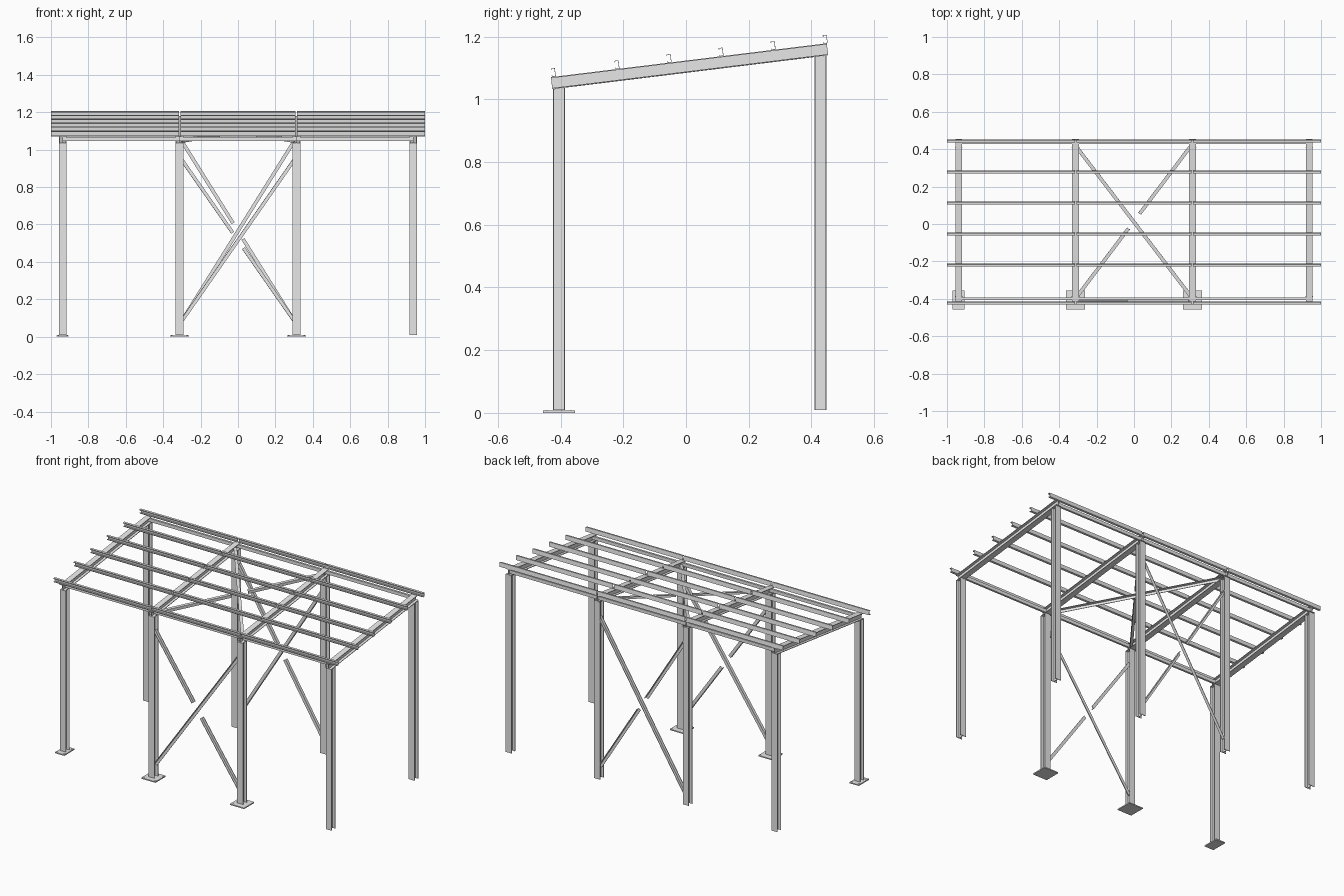
import bpy, bmesh, math
from mathutils import Vector

if "Cube" in bpy.data.objects:
    bpy.data.objects.remove(bpy.data.objects["Cube"])

steel = bpy.data.materials.new("galvanised light grey")
steel.diffuse_color = (0.80, 0.80, 0.80, 1)
steel.use_nodes = True
steel.node_tree.nodes["Principled BSDF"].inputs["Base Color"].default_value = steel.diffuse_color

SLOPE = math.atan(0.1227)
N = Vector((0, -math.sin(SLOPE), math.cos(SLOPE)))   # roof normal
FRAMES = (-0.9375, -0.3125, 0.3125, 0.9375)
FRONT_Y, BACK_Y = -0.4055, 0.429


def roof(y, drop=0.0):
    """Height of the rafter top line at y, lowered by drop."""
    return 1.071 + 0.1227 * (y + 0.43) - drop


def sweep(name, profile, p0, p1, up, top_rule=None):
    """Prism of a 2D profile from p0 to p1; top_rule gives the z of the far end."""
    p0, p1, up = Vector(p0), Vector(p1), Vector(up)
    d = (p1 - p0).normalized()
    side = d.cross(up).normalized()
    v = side.cross(d)
    bm = bmesh.new()
    rings = [[bm.verts.new(p + side * a + v * b) for a, b in profile] for p in (p0, p1)]
    if top_rule:
        for vert in rings[1]:
            vert.co.z = top_rule(vert.co.y)
    n = len(profile)
    for i in range(n):
        j = (i + 1) % n
        bm.faces.new((rings[0][i], rings[0][j], rings[1][j], rings[1][i]))
    bm.faces.new(rings[0][::-1])
    bm.faces.new(rings[1])
    bmesh.ops.recalc_face_normals(bm, faces=bm.faces)
    me = bpy.data.meshes.new(name)
    bm.to_mesh(me)
    bm.free()
    me.materials.append(steel)
    ob = bpy.data.objects.new(name, me)
    bpy.context.collection.objects.link(ob)
    return ob


def i_beam(w, h, tf, tw):
    a, b, c, e = w / 2, h / 2, h / 2 - tf, tw / 2
    return [(-a, -b), (a, -b), (a, -c), (e, -c), (e, c), (a, c),
            (a, b), (-a, b), (-a, c), (-e, c), (-e, -c), (-a, -c)]


def channel(w, h, t, lip):
    """Lipped channel, web at side 0, open towards +side, standing on v = 0."""
    return [(0, 0), (w, 0), (w, lip), (w - t, lip), (w - t, t), (t, t),
            (t, h - t), (w - t, h - t), (w - t, h - lip), (w, h - lip), (w, h), (0, h)]


def angle(w, t):
    a = w / 2
    return [(-a, 0), (a, 0), (a, t), (-a + t, t), (-a + t, w), (-a, w)]


def box(w, h):
    return [(-w / 2, -h / 2), (w / 2, -h / 2), (w / 2, h / 2), (-w / 2, h / 2)]


def cross_brace(name, a0, a1, b0, b1, up):
    """One full angle a and one angle b broken around the crossing."""
    prof = angle(0.019, 0.003)
    sweep(name + "_full", prof, a0, a1, up)
    b0, b1 = Vector(b0), Vector(b1)
    mid, d = (b0 + b1) / 2, (b1 - b0).normalized() * 0.05
    sweep(name + "_lower", prof, b0, mid - d, up)
    sweep(name + "_upper", prof, mid + d, b1, up)


# portal frames: columns and sloping rafters
col = i_beam(0.041, 0.039, 0.0035, 0.003)
raf = i_beam(0.036, 0.038, 0.0035, 0.003)
for x in FRAMES:
    for y, name in ((FRONT_Y, "front_column"), (BACK_Y, "back_column")):
        sweep(name, col, (x, y, 0.009), (x, y, 1), (0, 1, 0),
              lambda yy: roof(yy, 0.0385))
    ends = [Vector((x, y, roof(y))) - N * 0.019 for y in (-0.431, 0.449)]
    sweep("rafter", raf, ends[0], ends[1], (0, 0, 1))

# base plates with low bolt heads, under three of the front columns
for x, w in zip(FRAMES[:3], (0.065, 0.10, 0.10)):
    y = FRONT_Y
    sweep("base_plate", box(w, 0.102), (x, y, 0), (x, y, 0.007), (0, 1, 0))
    for sx in (-1, 1):
        for sy in (-1, 1):
            bx, by = x + sx * (w / 2 - 0.008), y + sy * 0.038
            sweep("bolt_head", box(0.008, 0.008), (bx, by, 0.006), (bx, by, 0.0085), (0, 1, 0))

# purlins, split over the two inner frames
pur = channel(0.013, 0.027, 0.0018, 0.005)
g = 0.004
for y in (-0.415, -0.212, -0.046, 0.120, 0.286, 0.452):
    for x0, x1 in ((-1, -0.3125 - g), (-0.3125 + g, 0.3125 - g), (0.3125 + g, 1)):
        z = roof(y)
        sweep("purlin", pur, (x0, y, z), (x1, y, z), N)

# eave struts
for y, name in ((-0.399, "front_eave_strut"), (0.435, "back_eave_strut")):
    z = roof(y, 0.0175)
    sweep(name, box(0.013, 0.021), (-0.9375, y, z), (0.9375, y, z), (0, 0, 1))

# wall bracing in the middle bay, legs turned outwards
for y, top, s, name in ((-0.396, 0.945, -1, "front_brace"), (BACK_Y, 1.045, 1, "back_brace")):
    e, low = 0.30, 0.085
    cross_brace(name, (-e, y, low), (e, y, top), (e, y, low), (-e, y, top), (0, s, 0))


# roof bracing in the middle bay
def rp(x, y):
    return (x, y, roof(y, 0.020))


cross_brace("roof_brace", rp(-0.31, 0.415), rp(0.31, -0.395),
            rp(-0.31, -0.395), rp(0.31, 0.425), -N)
